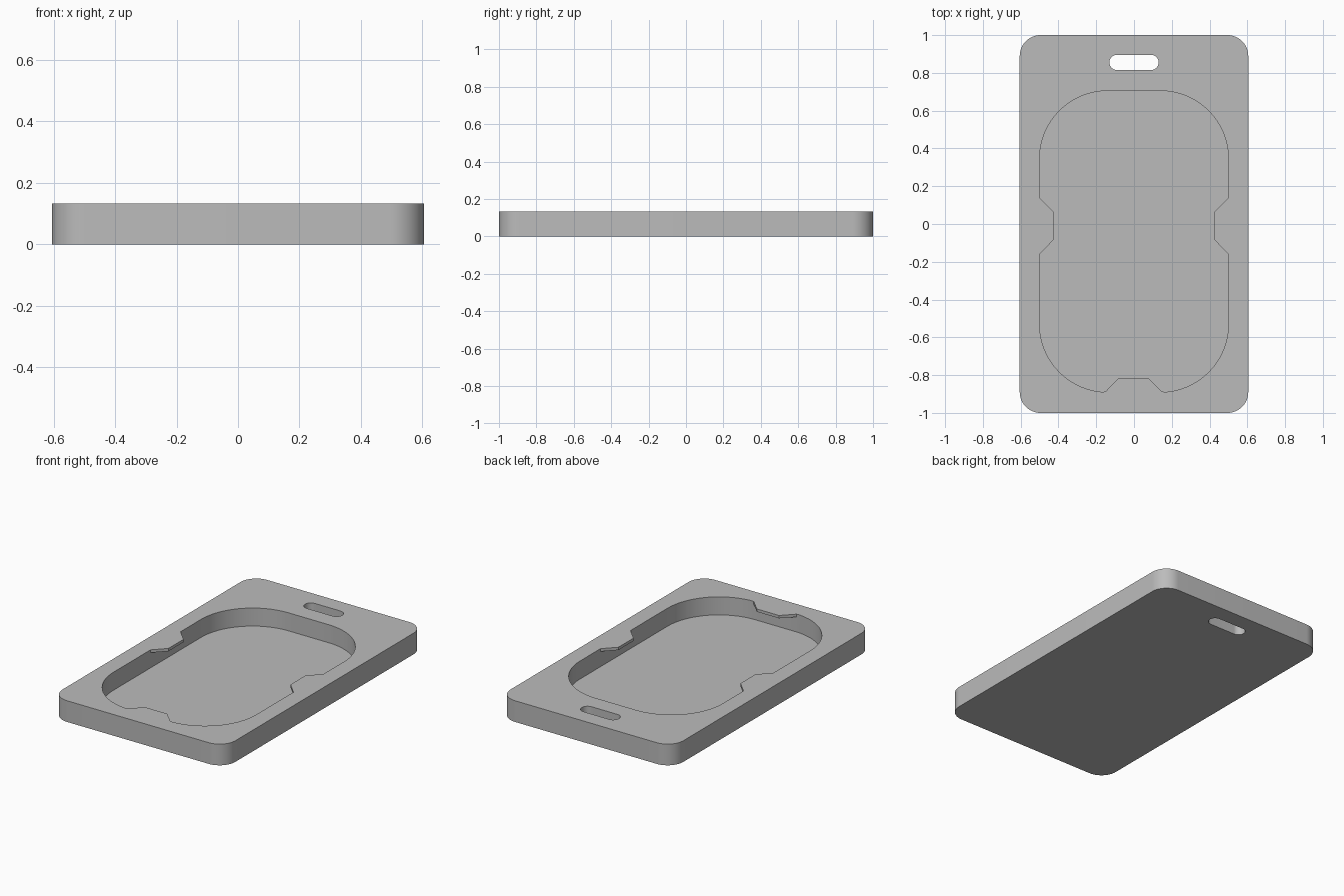
import bpy
import bmesh
from math import cos, sin, pi

HEIGHT = 0.134
FLOOR = 0.02
LIP = 0.018

if "Cube" in bpy.data.objects:
    bpy.data.objects.remove(bpy.data.objects["Cube"], do_unlink=True)

grey = bpy.data.materials.new("plain grey")
grey.use_nodes = True
grey.diffuse_color = (0.5, 0.5, 0.5, 1)
grey.node_tree.nodes["Principled BSDF"].inputs["Base Color"].default_value = (0.5, 0.5, 0.5, 1)


def rounded_rect(x, y0, y1, r, steps=16):
    """Counter-clockwise outline starting at the upper right corner."""
    centres = [(x - r, y1 - r), (r - x, y1 - r), (r - x, y0 + r), (x - r, y0 + r)]
    return [(cx + r * cos((q + i / steps) * pi / 2), cy + r * sin((q + i / steps) * pi / 2))
            for q, (cx, cy) in enumerate(centres) for i in range(steps + 1)]


def prism(name, outline, z0, z1):
    bm = bmesh.new()
    face = bm.faces.new([bm.verts.new((x, y, z0)) for x, y in outline])
    top = bmesh.ops.extrude_face_region(bm, geom=[face])["geom"]
    bmesh.ops.translate(bm, vec=(0, 0, z1 - z0),
                        verts=[v for v in top if isinstance(v, bmesh.types.BMVert)])
    bmesh.ops.recalc_face_normals(bm, faces=bm.faces)
    mesh = bpy.data.meshes.new(name)
    bm.to_mesh(mesh)
    bm.free()
    mesh.materials.append(grey)
    obj = bpy.data.objects.new(name, mesh)
    bpy.context.collection.objects.link(obj)
    return obj


# Tray body with rounded corners
tray = prism("tray_body", rounded_rect(0.605, -1, 1, 0.11), 0, HEIGHT)

# Pocket outlines: plain below, notched by three retaining lips at the top
pocket = rounded_rect(0.5, -0.89, 0.705, 0.36)
n = len(pocket) // 4
left_lip = [(-0.5, 0.14), (-0.427, 0.065), (-0.427, -0.085), (-0.5, -0.16)]
right_lip = [(-x, y) for x, y in reversed(left_lip)]
front_lip = [(-0.152, -0.888), (-0.08, -0.815), (0.075, -0.815), (0.148, -0.888)]
notched = (pocket[:2 * n] + left_lip + pocket[2 * n:3 * n - 1] + front_lip
           + pocket[3 * n + 1:] + right_lip)

cutters = [
    prism("pocket_cutter", pocket, FLOOR, HEIGHT - LIP),
    prism("opening_cutter", notched, HEIGHT / 2, HEIGHT + 0.1),
    prism("strap_slot_cutter", rounded_rect(0.13, 0.815, 0.896, 0.04), -0.1, HEIGHT + 0.1),
]

bpy.context.view_layer.objects.active = tray
tray.select_set(True)
for cutter in cutters:
    mod = tray.modifiers.new(cutter.name, "BOOLEAN")
    mod.operation = "DIFFERENCE"
    mod.solver = "EXACT"
    mod.object = cutter
    bpy.ops.object.modifier_apply(modifier=mod.name)
    bpy.data.objects.remove(cutter, do_unlink=True)

bpy.ops.object.shade_smooth_by_angle(angle=pi / 6)
